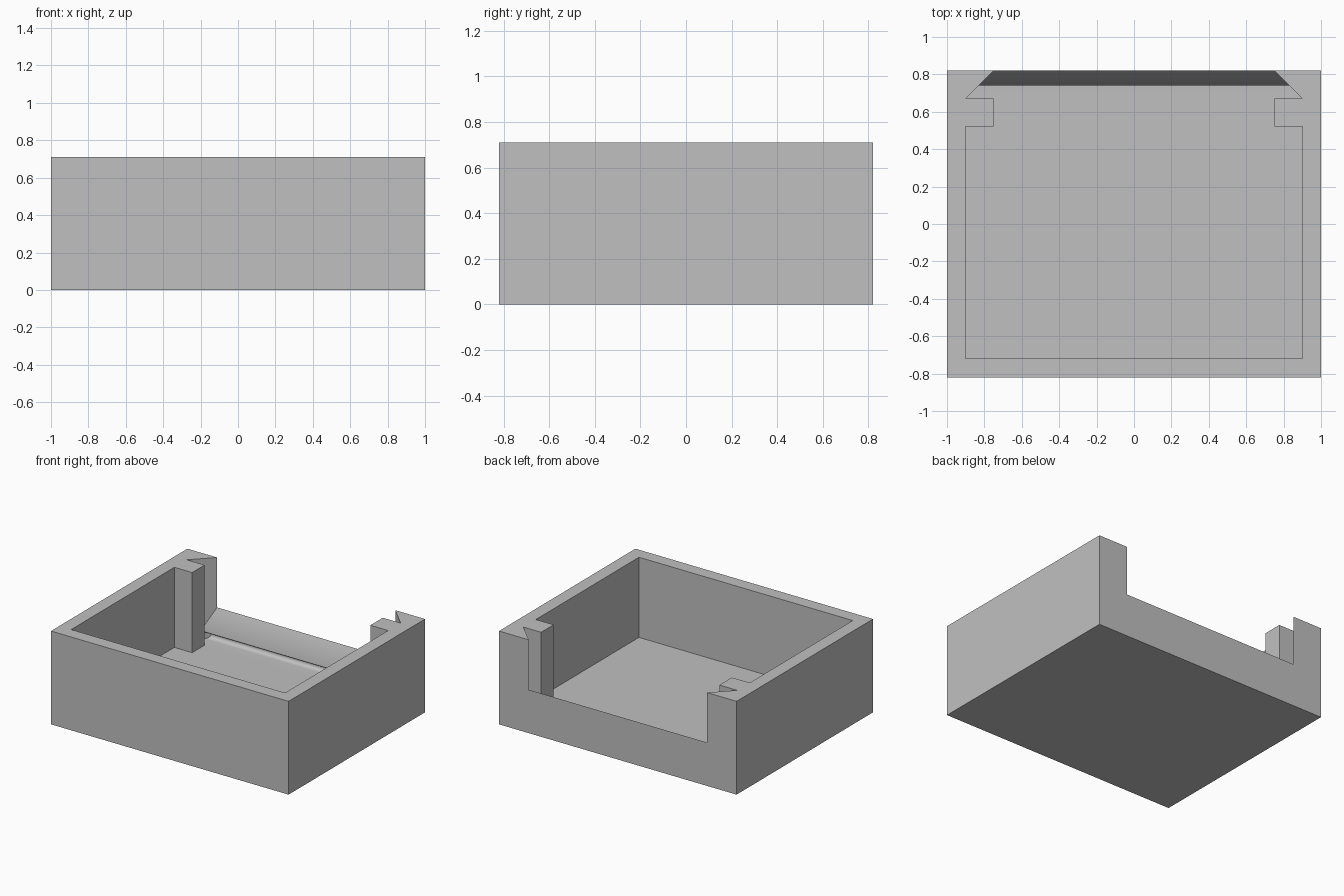
import bpy
import bmesh
import math

if "Cube" in bpy.data.objects:
    bpy.data.objects.remove(bpy.data.objects["Cube"])

HEIGHT, FLOOR, SILL, BACK = 0.71, 0.10, 0.33, 0.82

grey = bpy.data.materials.new("plain grey")
grey.use_nodes = True
grey.diffuse_color = (0.53, 0.53, 0.53, 1)
grey.node_tree.nodes["Principled BSDF"].inputs["Base Color"].default_value = grey.diffuse_color


def prism(name, points, offset):
    """Extrude a closed 3D outline by an offset into a solid object."""
    bm = bmesh.new()
    base = bm.faces.new([bm.verts.new(p) for p in points])
    top = bmesh.ops.extrude_face_region(bm, geom=[base])
    moved = [g for g in top["geom"] if isinstance(g, bmesh.types.BMVert)]
    bmesh.ops.translate(bm, vec=offset, verts=moved)
    bmesh.ops.recalc_face_normals(bm, faces=bm.faces)
    mesh = bpy.data.meshes.new(name)
    bm.to_mesh(mesh)
    bm.free()
    mesh.materials.append(grey)
    obj = bpy.data.objects.new(name, mesh)
    bpy.context.collection.objects.link(obj)
    return obj


def combine(obj, tool, operation):
    """Apply a boolean and discard the tool."""
    mod = obj.modifiers.new(operation, 'BOOLEAN')
    mod.object, mod.operation, mod.solver = tool, operation, 'EXACT'
    bpy.context.view_layer.update()
    graph = bpy.context.evaluated_depsgraph_get()
    mesh = bpy.data.meshes.new_from_object(obj.evaluated_get(graph))
    obj.modifiers.clear()
    obj.data = mesh
    bpy.data.objects.remove(tool)


# Outer block
corners = [(-1, -BACK, 0), (1, -BACK, 0), (1, BACK, 0), (-1, BACK, 0)]
tray = prism("open_tray", corners, (0, 0, HEIGHT))

# Plan of the cavity: posts and slanted rear jambs, mirrored
half = [(0.9, -0.72), (0.9, 0.52), (0.75, 0.52), (0.75, 0.67),
        (0.9, 0.67), (0.75, BACK), (0.75, 1)]
plan = half + [(-x, y) for x, y in reversed(half)]
cavity = prism("cavity_cutter", [(x, y, -0.1) for x, y in plan], (0, 0, 1.2))

# Side profile: floor, rounded groove, lip, slope up to the sill
groove = [(0.757 + 0.033 * math.cos(a), 0.127 + 0.027 * math.sin(a))
          for a in (math.radians(-90 + 18 * i) for i in range(11))]
lip = [(0.746, 0.156), (0.741, 0.161), (0.741, 0.168)]
profile = [(-1, FLOOR)] + groove + lip + [(BACK, SILL), (1, SILL), (1, 1), (-1, 1)]
side = prism("profile_cutter", [(-1.2, y, z) for y, z in profile], (2.4, 0, 0))

combine(cavity, side, 'INTERSECT')
combine(tray, cavity, 'DIFFERENCE')

# Smooth only the groove curve
bpy.ops.object.select_all(action='DESELECT')
tray.select_set(True)
bpy.context.view_layer.objects.active = tray
bpy.ops.object.shade_smooth_by_angle(angle=math.radians(40))
